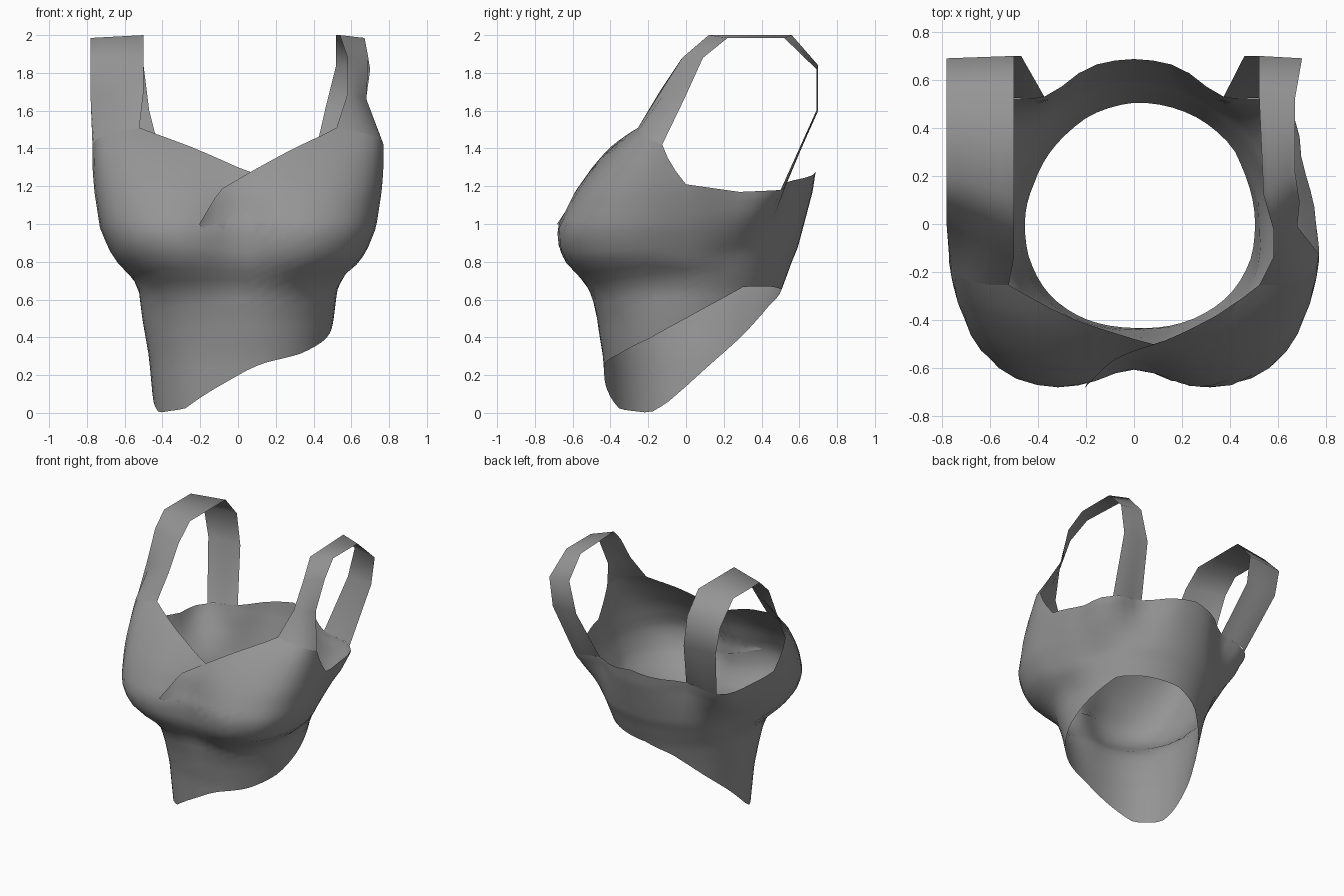
import bpy, bmesh
from math import sin, cos, radians, exp
from mathutils import Vector

old = bpy.data.objects.get("Cube")
if old:
    bpy.data.objects.remove(old)

fabric = bpy.data.materials.new("grey_fabric")
fabric.use_nodes = True
GREY = (0.3, 0.3, 0.3, 1)
fabric.diffuse_color = GREY
fabric.node_tree.nodes["Principled BSDF"].inputs["Base Color"].default_value = GREY

# Cross-sections: height, half width, front depth, back depth, front squareness
SECTIONS = [
    (0, .45, .42, .38, 2.3), (.3, .48, .44, .42, 2.3), (.5, .515, .48, .46, 2.3),
    (.65, .53, .53, .505, 2.5), (.73, .57, .60, .535, 2.9), (.8, .65, .66, .56, 3.3),
    (.87, .69, .69, .59, 3.5), (.98, .735, .70, .62, 3.5), (1.17, .765, .60, .67, 3.4),
    (1.3, .775, .50, .69, 3.4), (1.42, .775, .39, .69, 3.5), (1.53, .78, .25, .70, 3.5)]
# Half width of the back by height
BACK_WIDTH = [(0, .43), (.3, .455), (.5, .49), (.65, .515), (.85, .59), (1.05, .69), (1.2, .745)]
# Edge heights by angle: 0 is the left side, 90 the back, 270 the front
HEM = [(0, .5), (37, .67), (60, .67), (90, .65), (112, .58), (139, .4), (163, .25),
       (194, .05), (206, 0), (233, .02), (253, .12), (279, .24), (289, .27),
       (310, .31), (335, .39), (360, .5)]
TOP = [(-126, 1.51), (-109, 1.415), (-104, 1.385), (-90, 1.3), (-84, 1.27), (-71, 1.375),
       (-54, 1.51), (-18, 1.42), (0, 1.21), (24, 1.17), (42, 1.18), (60, 1.22), (90, 1.28)]


def lookup(table, key):
    """Linear interpolation of the remaining columns of a table."""
    key = min(max(key, table[0][0]), table[-1][0])
    for a, b in zip(table, table[1:]):
        if key <= b[0]:
            k = (key - a[0]) / (b[0] - a[0])
            return [p + (q - p) * k for p, q in zip(a[1:], b[1:])]


def top_height(t):
    t = (t + 130) % 360 - 130
    return lookup(TOP, 180 - t if t > 90 else t)[0]


def surface(t, z, grow=1.0):
    """Point on the torso at an angle and a height."""
    w, front, back, n = lookup(SECTIONS, z)
    c, s = cos(radians(t)), sin(radians(t))
    # the bust fold fades out towards the back
    k = min(max((s + .3) / .7, 0), 1)
    w += (lookup(BACK_WIDTH, z)[0] - w) * k
    n = 2 if s > 0 else n
    r = (abs(c) ** n + abs(s) ** n) ** (-1 / n)
    x = w * c * r
    y = s * r * (back if s > 0 else front)
    if s < 0:   # hollow between the cups
        y *= 1 - .13 * exp(-(x / .19) ** 2 - ((z - .95) / .33) ** 2)
    else:       # shoulder blade hollows and flared strap corners
        k = min(max((z - .85) / .3, 0), 1)
        corner = 1 + .13 * k * exp(-((abs(x) - .57) / .1) ** 2) * min(s / .5, 1)
        y *= corner * (1 - .1 * k * exp(-((abs(x) - .36) / .12) ** 2))
        x *= corner
    return Vector((x * grow, y * grow, z))


def sheet(name, rows, closed=False):
    """Smooth open surface through rows of points."""
    bm = bmesh.new()
    grid = [[bm.verts.new(p) for p in row] for row in rows]
    count = len(rows[0])
    for a, b in zip(grid, grid[1:]):
        for i in range(count if closed else count - 1):
            j = (i + 1) % count
            bm.faces.new((a[i], a[j], b[j], b[i]))
    mesh = bpy.data.meshes.new(name)
    bm.to_mesh(mesh)
    bm.free()
    obj = bpy.data.objects.new(name, mesh)
    bpy.context.collection.objects.link(obj)
    mesh.materials.append(fabric)
    mesh.shade_smooth()


# Torso shell, open at the waist and neckline
ROWS = 22
body = []
for r in range(ROWS + 1):
    row = []
    for t in range(0, 360, 6):
        low, high = lookup(HEM, t)[0], top_height(t)
        row.append(surface(t, low + (high - low) * r / ROWS))
    body.append(row)
sheet("bodice", body, closed=True)

# Wrapped front flap, lifting off towards its free edge
FLAP_TOP = [(-105, 1.0), (-97, 1.18), (-84, 1.285), (-71, 1.385), (-60, 1.465)]
flap = []
for r in range(9):
    row = []
    for i in range(16):
        t = -105 + 3 * i
        free = min(max((-t - 66) / 39, 0), 1)
        low, high = .82 + .16 * free, lookup(FLAP_TOP, t)[0]
        lift = .99 + (.013 + .035 * free) * r / 8
        row.append(surface(t, low + (high - low) * r / 8, lift))
    flap.append(row)
sheet("wrap_flap", flap)


# Shoulder straps: (inner point, outer point) stations from front to back
def strap(name, stations, side):
    steps = 6

    def base(t0, t1):
        ts = [t0 + (t1 - t0) * i / steps for i in range(steps + 1)]
        pts = [surface(t, top_height(t)) for t in ts]
        return [Vector((p.x * side, p.y, p.z)) for p in pts]

    rows = [base(-54, -18)]
    for inner, outer in stations:
        a, b = Vector(inner), Vector(outer)
        a.x *= side
        b.x *= side
        rows.append([a.lerp(b, i / steps) for i in range(steps + 1)])
    rows.append(base(60, 42))
    sheet(name, rows)


strap("left_strap", [
    ((.58, -.14, 1.69), (.68, -.01, 1.66)), ((.58, -.02, 1.88), (.69, .09, 1.88)),
    ((.54, .12, 2), (.67, .22, 1.985)), ((.52, .56, 2), (.67, .52, 1.985)),
    ((.52, .7, 1.84), (.7, .69, 1.82)), ((.46, .7, 1.6), (.67, .69, 1.6))], 1)
strap("right_strap", [
    ((.5, -.14, 1.7), (.78, -.01, 1.66)), ((.5, -.02, 1.88), (.78, .09, 1.88)),
    ((.5, .12, 2), (.78, .2, 1.985)), ((.5, .56, 2), (.78, .53, 1.985)),
    ((.5, .7, 1.84), (.78, .69, 1.82)), ((.47, .7, 1.6), (.74, .69, 1.6))], -1)
